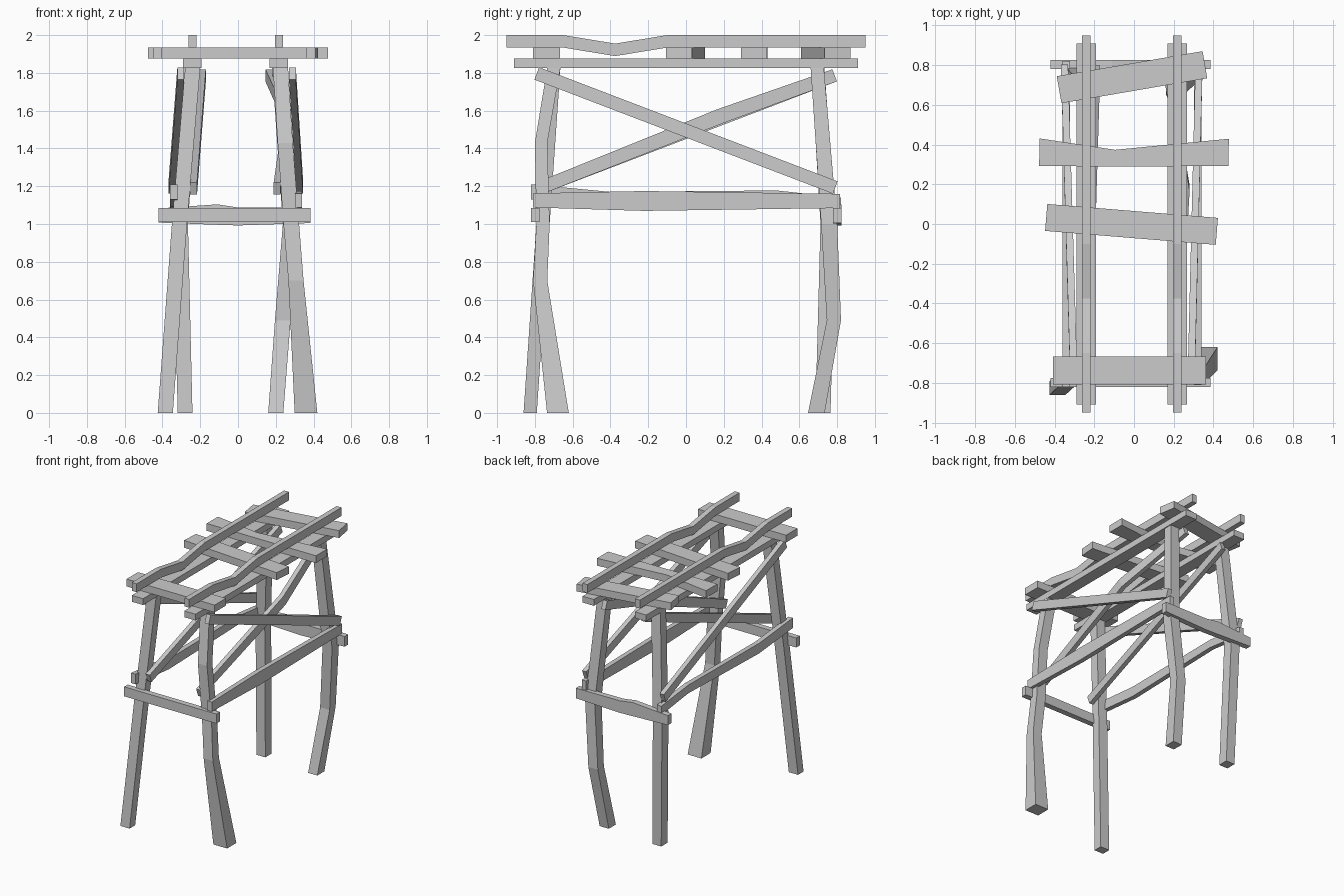
import bpy, bmesh
from mathutils import Vector

X, Y, Z = Vector((1, 0, 0)), Vector((0, 1, 0)), Vector((0, 0, 1))


def timber(name, sections, u, v):
    """Loft a four-sided timber through (x, y, z, width_u, width_v) sections."""
    bm = bmesh.new()
    rings = []
    for x, y, z, a, b in sections:
        c = Vector((x, y, z))
        rings.append([bm.verts.new(c + u * a * s / 2 + v * b * t / 2)
                      for s, t in ((-1, -1), (1, -1), (1, 1), (-1, 1))])
    for r, q in zip(rings, rings[1:]):
        for i in range(4):
            j = (i + 1) % 4
            bm.faces.new((r[i], r[j], q[j], q[i]))
    bm.faces.new(rings[0][::-1])
    bm.faces.new(rings[-1])
    bmesh.ops.recalc_face_normals(bm, faces=bm.faces)
    me = bpy.data.meshes.new(name)
    bm.to_mesh(me)
    bm.free()
    ob = bpy.data.objects.new(name, me)
    bpy.context.collection.objects.link(ob)
    return ob


# Legs, crooked and leaning inward
legs = {
    "front_left_leg": [(-.385, -.825, 0, .08, .07), (-.31, -.757, 1, .08, .07),
                       (-.24, -.70, 1.825, .08, .07)],
    "front_right_leg": [(.36, -.678, 0, .12, .115), (.307, -.772, .7, .08, .075),
                        (.282, -.757, 1, .083, .07), (.25, -.767, 1.43, .08, .066),
                        (.225, -.70, 1.825, .08, .07)],
    "back_left_leg": [(-.28, .725, 0, .078, .08), (-.305, .752, 1, .08, .08),
                      (-.25, .698, 1.825, .08, .07)],
    "back_right_leg": [(.20, .69, 0, .08, .088), (.237, .783, .49, .083, .075),
                       (.279, .758, 1, .083, .085), (.22, .695, 1.825, .08, .07)],
}
for name, secs in legs.items():
    timber(name, secs, X, Y)

# Horizontal ties around the legs
timber("front_tie", [(-.42, -.798, 1.047, .045, .075), (.385, -.798, 1.047, .045, .075)], Y, Z)
timber("back_tie", [(-.42, .802, 1.045, .045, .075), (-.11, .802, 1.05, .045, .108),
                    (.0, .802, 1.04, .045, .095), (.385, .802, 1.045, .045, .08)], Y, Z)
timber("right_tie", [(.32, -.81, 1.125, .038, .075), (-.0 + .32, -.22, 1.122, .038, .105),
                     (.32, .815, 1.122, .038, .075)], X, Z)
timber("left_tie", [(-.34, -.82, 1.17, .038, .08), (-.34, -.4, 1.13, .038, .08),
                    (-.34, .48, 1.145, .038, .065), (-.34, .82, 1.105, .038, .07)], X, Z)

# Crossed side braces: outer ones fall to the back, inner ones rise to the back
fall = Vector((0, .352, .936))
rise = Vector((0, -.352, .936))
for side, x0, x1 in (("left", -.303, -.35), ("right", .288, .327)):
    timber(side + "_outer_brace", [(x0, -.79, 1.797, .036, .07),
                                   (x1, .79, 1.193, .036, .07)], X, fall)
timber("left_inner_brace", [(-.235, -.78, 1.188, .036, .068),
                            (-.188, .787, 1.787, .036, .068)], X, rise)
timber("right_inner_brace", [(.207, -.78, 1.188, .036, .068), (.262, .18, 1.57, .036, .08),
                             (.163, .787, 1.787, .036, .068)], X, rise)

# Deck bearers and sagging top rails
for side, xb, xr in (("left", -.241, -.241), ("right", .217, .218)):
    timber(side + "_bearer", [(xb, -.91, 1.85, .098, .05), (xb, .91, 1.85, .098, .05)], X, Z)
    timber(side + "_rail", [(xr, y, z, .042, .066) for y, z in
                            ((-.95, 1.967), (-.65, 1.967), (-.375, 1.922),
                             (-.10, 1.967), (.95, 1.967))], X, Z)

# Uneven cross planks
planks = [
    [(-.407, -.738, .142), (.362, -.738, .142)],
    [(-.442, .033, .136), (.417, -.037, .136)],
    [(-.477, .361, .14), (-.095, .332, .083), (.477, .36, .138)],
    [(-.377, .676, .138), (.357, .802, .138)],
]
for i, pts in enumerate(planks):
    d = Vector((pts[-1][0] - pts[0][0], pts[-1][1] - pts[0][1], 0)).normalized()
    timber(f"cross_plank_{i + 1}", [(x, y, 1.905, w, .058) for x, y, w in pts],
           Z.cross(d), Z)
